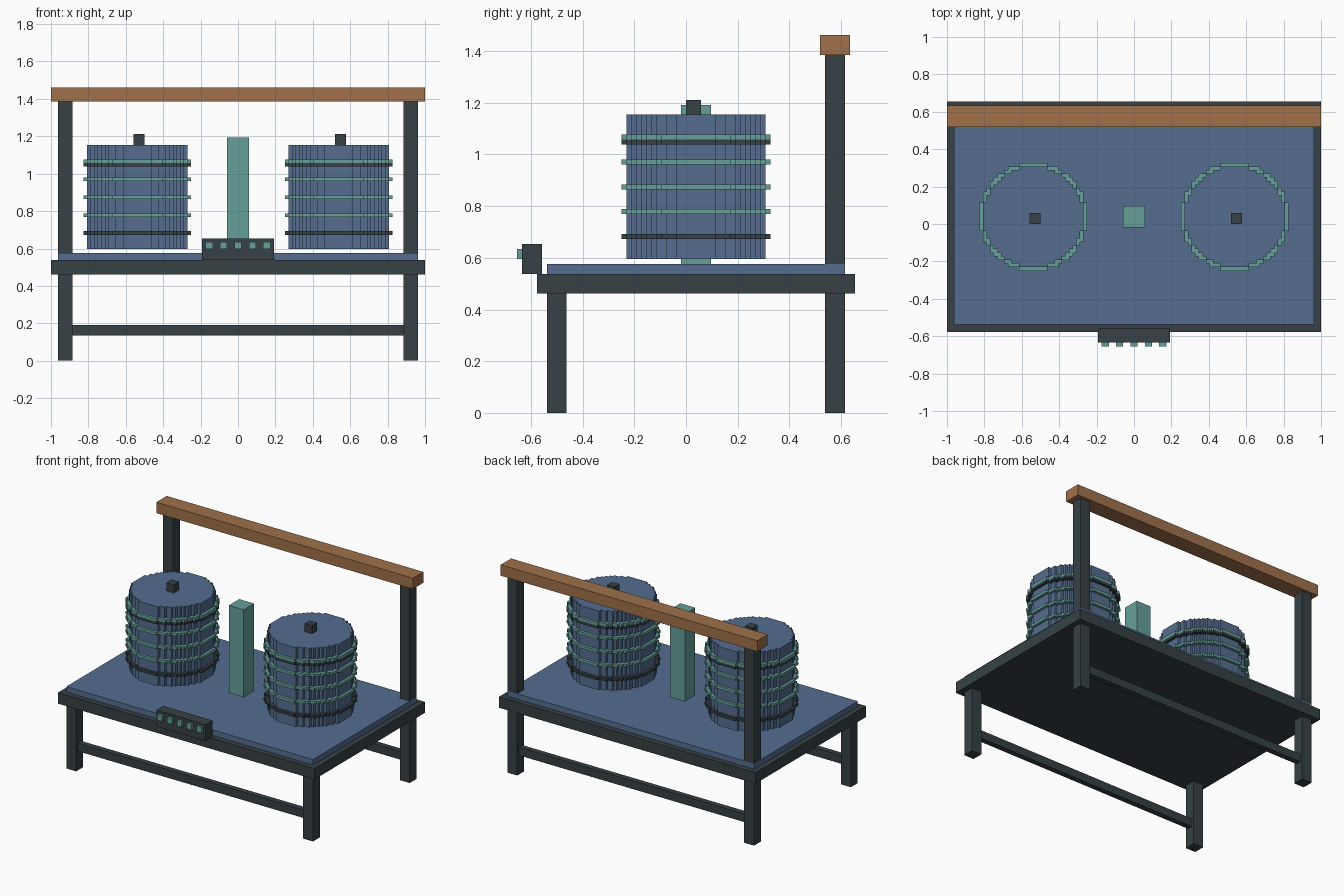
import bpy, bmesh

if "Cube" in bpy.data.objects:
    bpy.data.objects.remove(bpy.data.objects["Cube"])

U = 2 / 104  # one block unit; the whole model sits on this grid


def material(name, rgb):
    m = bpy.data.materials.new(name)
    m.diffuse_color = (*rgb, 1)
    m.use_nodes = True
    m.node_tree.nodes["Principled BSDF"].inputs["Base Color"].default_value = m.diffuse_color
    return m


DARK = material("dark_metal", (0.038, 0.053, 0.058))
BLUE = material("blue", (0.09, 0.155, 0.28))
TEAL = material("teal", (0.133, 0.352, 0.323))
WOOD = material("wood", (0.352, 0.165, 0.069))


def prism(name, outline, z0, z1, mat):
    """Extrude a flat outline (in block units) from z0 to z1."""
    bm = bmesh.new()
    face = bm.faces.new([bm.verts.new((x * U, y * U, z0 * U)) for x, y in outline])
    top = bmesh.ops.extrude_face_region(bm, geom=[face])["geom"]
    verts = [g for g in top if isinstance(g, bmesh.types.BMVert)]
    bmesh.ops.translate(bm, vec=(0, 0, (z1 - z0) * U), verts=verts)
    bmesh.ops.recalc_face_normals(bm, faces=bm.faces)
    mesh = bpy.data.meshes.new(name)
    bm.to_mesh(mesh)
    bm.free()
    mesh.materials.append(mat)
    obj = bpy.data.objects.new(name, mesh)
    bpy.context.collection.objects.link(obj)
    return obj


def box(name, x0, x1, y0, y1, z0, z1, mat):
    return prism(name, [(x0, y0), (x1, y0), (x1, y1), (x0, y1)], z0, z1, mat)


def disc(name, cx, cy, r, z0, z1, mat):
    """Round slab with a stepped, blocky outline."""
    quarter = []
    for j in range(r):
        w = sum((i + .5) ** 2 + (j + .5) ** 2 <= r * r for i in range(r))
        if quarter and quarter[-1][0] == w:
            quarter[-1] = (w, j + 1)
        else:
            quarter += [(w, j), (w, j + 1)]
    quarter = quarter[1:]  # drop the point on the x axis
    right = [(x, -y) for x, y in reversed(quarter)] + quarter
    left = [(-x, y) for x, y in reversed(right)]
    return prism(name, [(cx + x, cy + y) for x, y in right + left], z0, z1, mat)


# Table
box("table_frame", -52, 52, -30, 34, 24, 28, DARK)
box("table_top", -50, 50, -28, 32, 28, 30, BLUE)
for end, y in (("front", -28), ("back", 28)):
    for side, x in (("left", -50), ("right", 46)):
        box(f"{end}_{side}_leg", x, x + 4, y, y + 4, 0, 24, DARK)
    box(f"{end}_stretcher", -46, 46, y + 1, y + 3, 7, 10, DARK)

# Rear posts and overhead beam
for side, x in (("left", -50), ("right", 46)):
    box(f"{side}_post", x, x + 4, 28, 32, 30, 72, DARK)
box("overhead_beam", -52, 52, 27, 33, 72, 76, WOOD)

# Central pillar
box("central_pillar", -3, 3, -1, 5, 30, 62, TEAL)

# Drums with hoops and a top knob
for side, cx in (("left", -28), ("right", 28)):
    disc(f"{side}_drum", cx, 2, 14, 31, 60, BLUE)
    for z in (40, 45, 50, 55):
        disc(f"{side}_drum_coil", cx, 2, 15, z, z + 1, TEAL)
    for z in (35, 54):
        disc(f"{side}_drum_band", cx, 2, 15, z, z + 1, DARK)
    box(f"{side}_drum_knob", cx - 1, cx + 2, 0, 3, 60, 63, DARK)

# Front control panel with five buttons
box("control_panel", -10, 10, -33, -29, 28, 34, DARK)
for x in range(-8, 9, 4):
    box("panel_button", x - 1, x + 1, -34, -33, 31, 33, TEAL)
